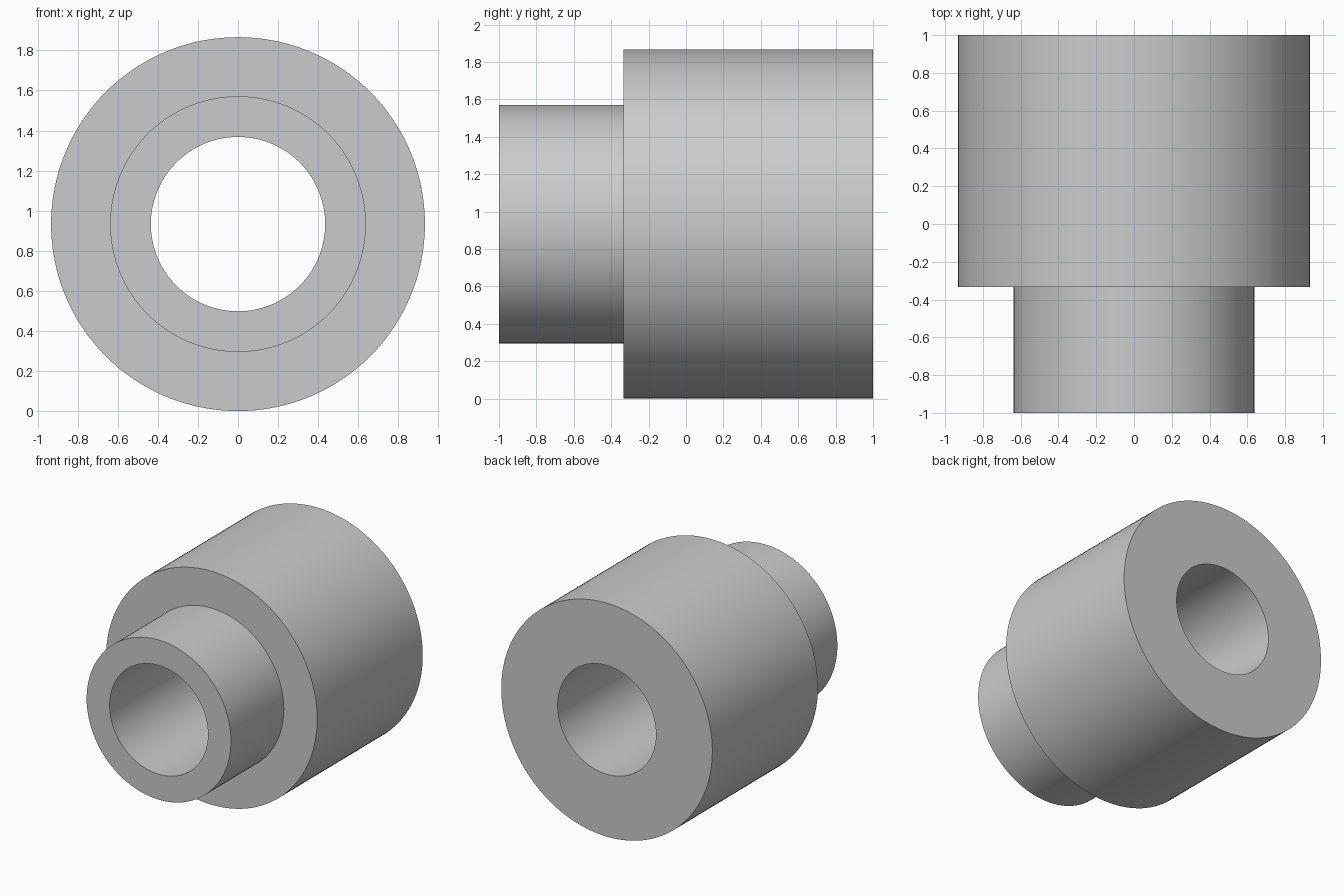
import bpy
import bmesh
import math
from mathutils import Vector, Matrix

cube = bpy.data.objects.get("Cube")
if cube:
    bpy.data.objects.remove(cube, do_unlink=True)

SEGMENTS = 128
BODY_R, NECK_R, BORE_R = 0.933, 0.638, 0.435
FRONT, SHOULDER, BACK = -1.0, -0.333, 1.0

# Plain grey metal
grey = bpy.data.materials.new("grey metal")
grey.use_nodes = True
colour = (0.6, 0.6, 0.6, 1)
grey.diffuse_color = colour
grey.node_tree.nodes["Principled BSDF"].inputs["Base Color"].default_value = colour

# Closed half-section as (radius, y): bore, neck, shoulder, body
profile = [(BORE_R, FRONT), (NECK_R, FRONT), (NECK_R, SHOULDER),
           (BODY_R, SHOULDER), (BODY_R, BACK), (BORE_R, BACK)]

# Revolve the section around the y axis
bm = bmesh.new()
verts = [bm.verts.new((r, y, 0)) for r, y in profile]
edges = [bm.edges.new((verts[i - 1], verts[i])) for i in range(len(verts))]
bmesh.ops.spin(bm, geom=verts + edges, cent=(0, 0, 0), axis=(0, 1, 0),
               angle=math.tau, steps=SEGMENTS, use_duplicate=False)
bmesh.ops.remove_doubles(bm, verts=bm.verts, dist=0.0001)
bmesh.ops.recalc_face_normals(bm, faces=bm.faces)
bmesh.ops.translate(bm, verts=bm.verts, vec=(0, 0, BODY_R))

mesh = bpy.data.meshes.new("stepped_bushing")
bm.to_mesh(mesh)
bm.free()
mesh.materials.append(grey)
bushing = bpy.data.objects.new("stepped_bushing", mesh)
bpy.context.collection.objects.link(bushing)

# Smooth round walls, crisp rims
bpy.ops.object.select_all(action="DESELECT")
bushing.select_set(True)
bpy.context.view_layer.objects.active = bushing
bpy.ops.object.shade_smooth_by_angle(angle=math.radians(30))
